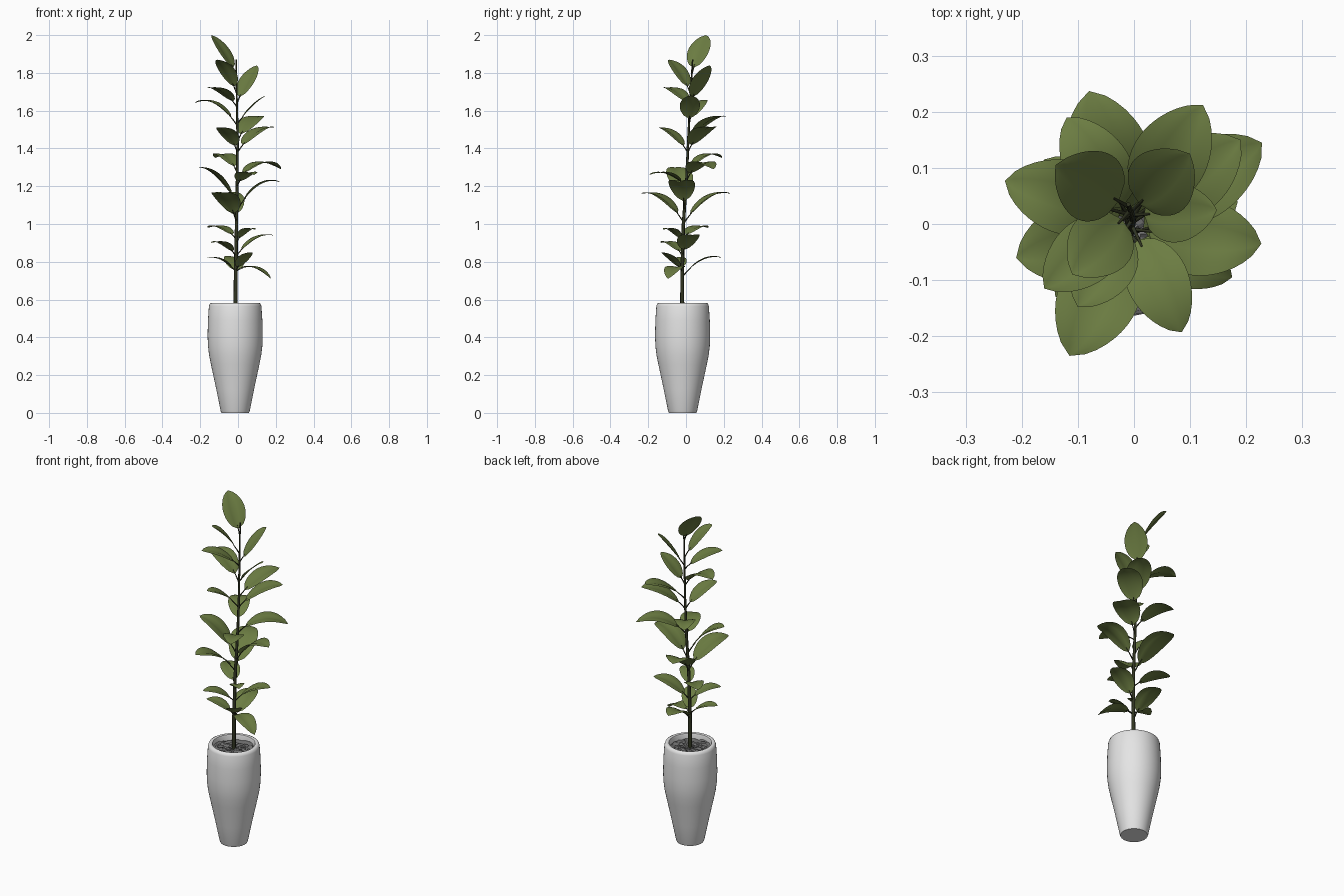
import bpy, bmesh, math, random
from mathutils import Vector

if "Cube" in bpy.data.objects:
    bpy.data.objects.remove(bpy.data.objects["Cube"], do_unlink=True)
random.seed(4)


def material(name, rgb):
    mat = bpy.data.materials.new(name)
    mat.use_nodes = True
    color = (*rgb, 1)
    mat.diffuse_color = color
    bsdf = mat.node_tree.nodes["Principled BSDF"]
    bsdf.inputs["Base Color"].default_value = color
    bsdf.inputs["Roughness"].default_value = 0.6
    return mat


WHITE = material("pot white", (0.78, 0.78, 0.78))
GRAVEL = material("gravel grey", (0.16, 0.16, 0.16))
GREEN = material("leaf green", (0.15, 0.205, 0.055))
BARK = material("stem dark", (0.03, 0.035, 0.015))
POT_X, POT_Y = -0.015, -0.018


def mesh_object(name, bm, mat, angle=None):
    mesh = bpy.data.meshes.new(name)
    bm.to_mesh(mesh)
    bm.free()
    mesh.materials.append(mat)
    obj = bpy.data.objects.new(name, mesh)
    bpy.context.collection.objects.link(obj)
    if angle:
        bpy.ops.object.select_all(action="DESELECT")
        obj.select_set(True)
        bpy.context.view_layer.objects.active = obj
        bpy.ops.object.shade_smooth_by_angle(angle=math.radians(angle))
    return obj


def lathe(bm, profile, sides):
    """Rings of (radius, height) around the pot axis; returns the rings."""
    rings = []
    for r, z in profile:
        turn = [math.tau * i / sides for i in range(sides)]
        rings.append([bm.verts.new((POT_X + r * math.cos(a), POT_Y + r * math.sin(a), z)) for a in turn])
    for low, high in zip(rings, rings[1:]):
        for i in range(sides):
            j = (i + 1) % sides
            bm.faces.new((low[i], low[j], high[j], high[i]))
    return rings


# Tapered pot with a rounded rim
bm = bmesh.new()
rings = lathe(bm, [(0.073, 0), (0.077, 0.01), (0.1, 0.125), (0.128, 0.255), (0.138, 0.305),
                   (0.144, 0.355), (0.146, 0.41), (0.144, 0.49), (0.139, 0.565), (0.134, 0.579),
                   (0.126, 0.583), (0.115, 0.58), (0.112, 0.57), (0.112, 0.53)], 48)
bm.faces.new(rings[0][::-1])
mesh_object("pot", bm, WHITE, 45)

# Rough gravel filling
bm = bmesh.new()
rings = lathe(bm, [(0.114 - 0.0125 * i, 0.55) for i in range(9)], 32)
bm.faces.new(rings[-1])
for v in bm.verts:
    v.co.z += random.uniform(-0.006, 0.008)
mesh_object("gravel", bm, GRAVEL)

# Slightly wandering stem
STEM = [Vector(p) for p in ((-0.014, -0.02, 0.54), (-0.012, -0.02, 0.75), (-0.008, -0.014, 1.0),
                            (-0.004, 0.004, 1.25), (-0.002, 0.012, 1.45),
                            (-0.006, 0.022, 1.65), (-0.01, 0.035, 1.87))]


def stem_at(z):
    for a, b in zip(STEM, STEM[1:]):
        if z <= b.z:
            return a.lerp(b, (z - a.z) / (b.z - a.z))
    return STEM[-1].copy()


def tube(name, paths, depth, taper):
    curve = bpy.data.curves.new(name, "CURVE")
    curve.dimensions = "3D"
    curve.bevel_depth = depth
    curve.bevel_resolution = 2
    curve.use_fill_caps = True
    for path in paths:
        spline = curve.splines.new("POLY")
        spline.points.add(len(path) - 1)
        for i, p in enumerate(path):
            spline.points[i].co = (*p, 1)
            spline.points[i].radius = 1 - taper * i / (len(path) - 1)
    curve.materials.append(BARK)
    obj = bpy.data.objects.new(name, curve)
    bpy.context.collection.objects.link(obj)


tube("stem", [STEM], 0.011, 0.65)

# Leaves: tip x, y, z, then height of the joint on the stem and arch
LEAVES = [
    (-0.14, 0.105, 2.0, 1.79, 0.03), (0.1, 0.125, 1.84, 1.64, 0.02),
    (-0.11, -0.09, 1.87, 1.69, 0.05), (-0.16, -0.115, 1.72, 1.62, 0.06),
    (0.148, 0.025, 1.68, 1.53, 0.03), (-0.23, 0.077, 1.64, 1.52, 0.11),
    (0.123, 0.212, 1.57, 1.44, 0.07), (-0.1, -0.148, 1.51, 1.38, 0.06),
    (0.19, 0.15, 1.51, 1.38, 0.08), (-0.12, 0.19, 1.35, 1.27, 0.1),
    (0.228, 0.145, 1.29, 1.23, 0.12), (0.085, -0.193, 1.26, 1.2, 0.07),
    (-0.21, -0.06, 1.3, 1.11, 0.09), (0.227, -0.035, 1.22, 1.07, 0.12),
    (-0.115, -0.235, 1.16, 1.01, 0.1), (-0.08, 0.237, 1.16, 1.0, 0.11),
    (-0.16, 0.115, 0.98, 0.92, 0.06), (0.09, -0.12, 0.97, 0.9, 0.06),
    (-0.14, -0.13, 0.9, 0.83, 0.06), (0.185, 0.04, 0.94, 0.83, 0.07),
    (-0.165, -0.06, 0.82, 0.75, 0.05), (0.07, -0.13, 0.85, 0.75, 0.03),
    (-0.02, 0.195, 0.82, 0.72, 0.08), (0.175, -0.095, 0.71, 0.75, 0.08)]
STEPS, ACROSS, START = 14, 3, 0.14
petioles = []


def build_leaf(name, tip, joint, arch):
    base, tip = stem_at(joint), Vector(tip)
    ctrl = base.lerp(tip, 0.5) + Vector((0, 0, arch))
    reach = tip - base
    side = Vector((-reach.y, reach.x, 0)).normalized()
    half = 0.25 * reach.length

    def rib(t):
        return base.lerp(ctrl, t).lerp(ctrl.lerp(tip, t), t)

    petioles.append([rib(START * 1.5 * i / 4) for i in range(5)])
    bm = bmesh.new()
    rows = []
    for i in range(STEPS + 1):
        s = i / STEPS
        t = START + (1 - START) * s
        tangent = (base.lerp(ctrl, t) * -1 + ctrl.lerp(tip, t)).normalized()
        normal = tangent.cross(side)
        if normal.z < 0:
            normal.negate()
        width = half * 2.53 * s ** 0.6 * (1 - s) ** 0.75
        row = []
        for j in range(-ACROSS, ACROSS + 1):
            v = j / ACROSS
            cup = width * (0.3 * abs(v) - 0.2 * v * v)
            row.append(bm.verts.new(rib(t) + side * width * v + normal * cup))
        rows.append(row)
    for a, b in zip(rows, rows[1:]):
        for j in range(2 * ACROSS):
            bm.faces.new((a[j + 1], a[j], b[j], b[j + 1]))
    bmesh.ops.remove_doubles(bm, verts=bm.verts, dist=0.0002)
    bmesh.ops.recalc_face_normals(bm, faces=bm.faces)
    if sum(f.normal.z for f in bm.faces) < 0:
        bmesh.ops.reverse_faces(bm, faces=bm.faces)
    mesh_object(name, bm, GREEN, 60)


for n, (x, y, z, joint, arch) in enumerate(LEAVES, 1):
    build_leaf(f"leaf_{n}", (x, y, z), joint, arch)
tube("leaf_stalks", petioles, 0.004, 0.5)
